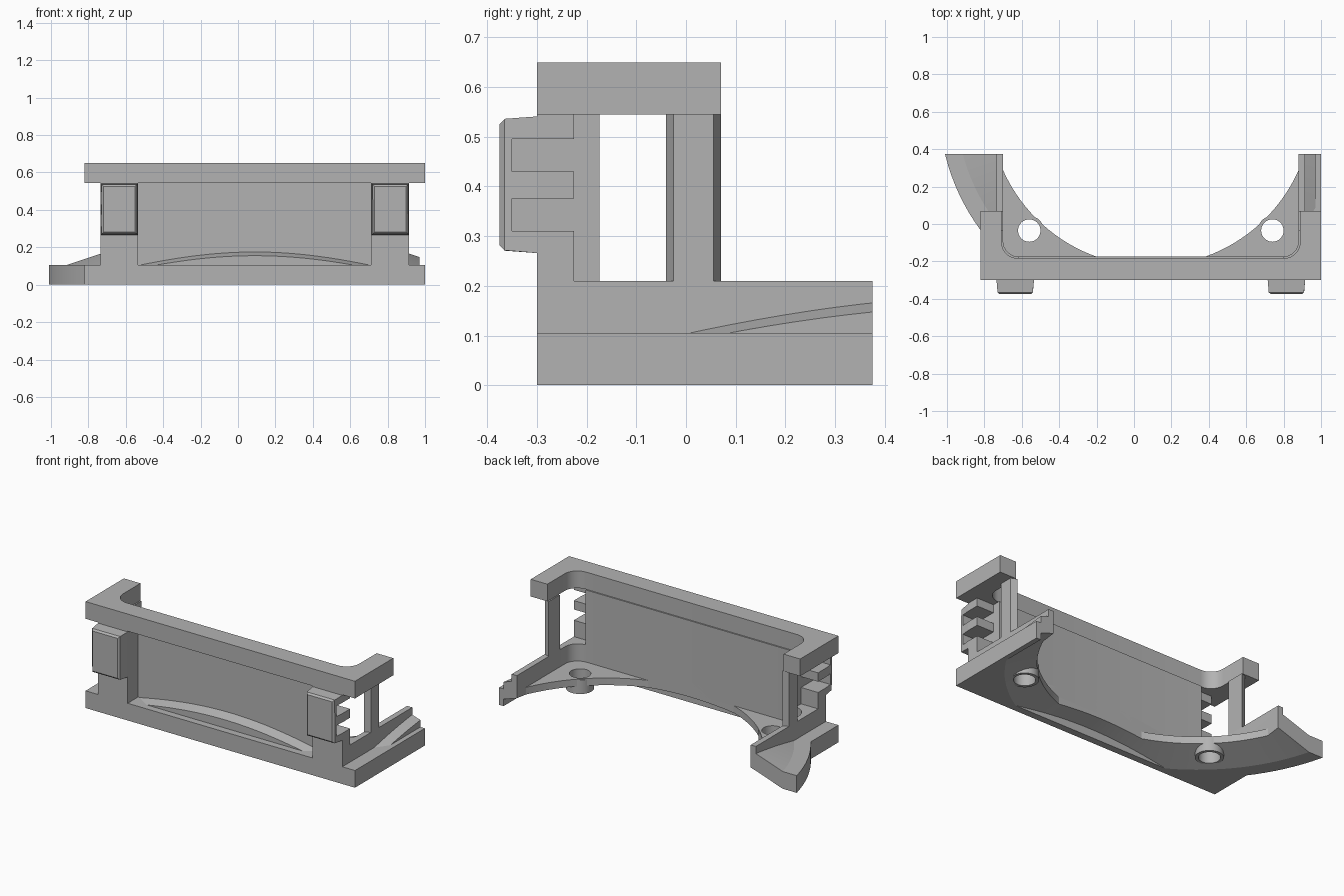
import bpy, bmesh
from math import sin, cos, pi, radians
from mathutils import Vector

old = bpy.data.objects.get("Cube")
if old:
    bpy.data.objects.remove(old, do_unlink=True)

GREY = (0.45, 0.45, 0.45, 1)
mat = bpy.data.materials.new("plain grey")
mat.use_nodes = True
mat.diffuse_color = GREY
mat.node_tree.nodes["Principled BSDF"].inputs["Base Color"].default_value = GREY

MID = 0.09          # x of the body's plane of symmetry
RING_Y = 0.64       # y of the axis of the conical surfaces
SLOPE = 0.35
BACK = 0.375
LEDGE = 0.105       # top of the base, and floor inside
SILL = 0.21
RIM_LOW, RIM_TOP = 0.545, 0.65


def make(name, bm):
    bmesh.ops.recalc_face_normals(bm, faces=bm.faces)
    me = bpy.data.meshes.new(name)
    bm.to_mesh(me)
    bm.free()
    me.materials.append(mat)
    ob = bpy.data.objects.new(name, me)
    bpy.context.collection.objects.link(ob)
    return ob


def prism(name, pts, z0, z1):
    """Extrude a plan outline from z0 to z1."""
    bm = bmesh.new()
    face = bm.faces.new([bm.verts.new((x, y, z0)) for x, y in pts])
    up = bmesh.ops.extrude_face_region(bm, geom=[face])["geom"]
    bmesh.ops.translate(bm, vec=(0, 0, z1 - z0),
                        verts=[v for v in up if isinstance(v, bmesh.types.BMVert)])
    return make(name, bm)


def box(name, x0, x1, y0, y1, z0, z1):
    return prism(name, [(x0, y0), (x1, y0), (x1, y1), (x0, y1)], z0, z1)


def side_box(name, side, d0, d1, *yz):
    """Box between two distances from the plane of symmetry, on one side."""
    a, b = sorted((MID + side * d0, MID + side * d1))
    return box(name, a, b, *yz)


def cone(name, r0, r1, z0, z1, x=MID, y=RING_Y, n=128):
    bm = bmesh.new()
    bmesh.ops.create_cone(bm, cap_ends=True, segments=n, radius1=r0, radius2=r1, depth=z1 - z0)
    bmesh.ops.translate(bm, vec=(x, y, (z0 + z1) / 2), verts=bm.verts)
    return make(name, bm)


def combine(ob, op, other):
    """Apply a boolean and drop the helper."""
    mod = ob.modifiers.new("bool", "BOOLEAN")
    mod.operation, mod.solver, mod.object = op, "EXACT", other
    dg = bpy.context.evaluated_depsgraph_get()
    dg.update()
    me = bpy.data.meshes.new_from_object(ob.evaluated_get(dg))
    ob.modifiers.clear()
    ob.data = me
    bpy.data.objects.remove(other, do_unlink=True)
    return ob


def cavity(grow, z0, z1):
    """Rounded inner opening, open at the back."""
    h, y, r = 0.79 + grow, -0.175 - grow, 0.085
    pts = [(MID - h, 0.6)]
    for k, a0 in ((-1, pi), (1, 1.5 * pi)):
        for i in range(9):
            a = a0 + i * pi / 16
            pts.append((MID + k * (h - r) + r * cos(a), y + r + r * sin(a)))
    pts.append((MID + h, 0.6))
    return prism("cavity_cutter", pts, z0, z1)


def lined_box():
    """Space inside the thin front and side skirts of the base."""
    return box("skirt_space", -1.3, 0.97, -0.257, BACK + 0.05, -0.5, 0.5)


# Base plate with a rounded wing on one side
base = box("base", MID - 0.91, 1.0, -0.3, BACK, 0, LEDGE)
wing = cone("wing", 1.132, 1.132, 0, LEDGE)
combine(wing, "INTERSECT", box("wing_limit", -1.3, -0.5, -0.2, BACK, -0.5, 0.5))
combine(base, "UNION", wing)

# Conical swell on top of the base, cut flat at front, side and back
swell = cone("swell", 1.04 + 0.05 / SLOPE, 0.5, LEDGE - 0.05, LEDGE + 0.54 * SLOPE)
combine(swell, "INTERSECT", box("swell_limit", -1.3, 0.97, -0.257, BACK, LEDGE - 0.02, 0.5))
combine(swell, "INTERSECT", box("swell_side_limit", -1.0, 0.97, -0.257, BACK, LEDGE - 0.001, 0.5))
combine(base, "UNION", swell)
combine(base, "DIFFERENCE", cavity(0, LEDGE, 0.5))

# Conical hollow beneath, and the round opening through the floor
hollow = cone("hollow", 1.04 + 0.05 / SLOPE, 0.3, -0.05, 0.74 * SLOPE)
combine(base, "DIFFERENCE", combine(hollow, "INTERSECT", lined_box()))
opening = cone("opening", 0.865, 0.865, -0.2, 0.4)
combine(base, "DIFFERENCE", combine(opening, "INTERSECT", cavity(0, -0.3, 0.5)))

# Screw holes and their bosses
bosses = []
for side in (-1, 1):
    spot = dict(x=MID + side * 0.65, y=-0.035, n=40)
    combine(base, "DIFFERENCE", cone("hole", 0.06, 0.06, -0.2, 0.4, **spot))
    boss = cone("screw_boss", 0.078, 0.078, 0.015, LEDGE - 0.005, **spot)
    bosses.append(combine(boss, "DIFFERENCE", cone("hole", 0.06, 0.06, -0.2, 0.4, **spot)))

# Walls with a recessed front panel and open sides
walls = box("walls", MID - 0.825, MID + 0.825, -0.3, BACK, LEDGE, RIM_LOW)
combine(walls, "DIFFERENCE", cavity(0, 0, 0.7))
combine(walls, "DIFFERENCE", box("recess", MID - 0.625, MID + 0.622, -0.5, -0.2, 0, 0.7))

# Rim around the top
rim = box("rim", MID - 0.91, 1.0, -0.3, 0.07, RIM_LOW, RIM_TOP)
combine(rim, "DIFFERENCE", cavity(0.008, 0.4, 0.8))

parts = [base, walls, rim] + bosses
for side in (-1, 1):
    combine(walls, "DIFFERENCE",
            side_box("window", side, 0.71, 1.1, -0.225, 0.6, SILL, 0.7))

    # Chamfered post holding up the end of the rim
    inner, outer = MID + side * 0.79, MID + side * 0.825
    parts.append(prism("rim_post", [(inner, -0.04), (outer, -0.025), (outer, 0.055),
                                    (inner, 0.07)], SILL, RIM_LOW))

    # Front clip: tapered block with softened front edges
    clip = side_box("clip", side, 0.625, 0.825, -0.375, -0.3, 0.266, 0.541)
    bm = bmesh.new()
    bm.from_mesh(clip.data)
    mid = Vector((MID + side * 0.725, 0, 0.4035))
    front = [v for v in bm.verts if v.co.y < -0.35]
    for v in front:
        v.co.x += (mid.x - v.co.x) * 0.06
        v.co.z += (mid.z - v.co.z) * 0.04
    edges = [e for e in bm.edges if all(v in front for v in e.verts)]
    bmesh.ops.bevel(bm, geom=edges, offset=0.01, segments=1, affect="EDGES")
    bm.to_mesh(clip.data)
    bm.free()

    # Slots that split the clip and pillar into fins
    for z in (0.31, 0.43):
        for ob in (clip, walls):
            combine(ob, "DIFFERENCE",
                    side_box("slot", side, 0.71, 1.0, -0.35, -0.2, z, z + 0.066))
    parts.append(clip)

# Smooth the curved faces, keep the edges sharp
bpy.ops.object.select_all(action="DESELECT")
for ob in parts:
    ob.select_set(True)
bpy.context.view_layer.objects.active = base
bpy.ops.object.shade_smooth_by_angle(angle=radians(15))
